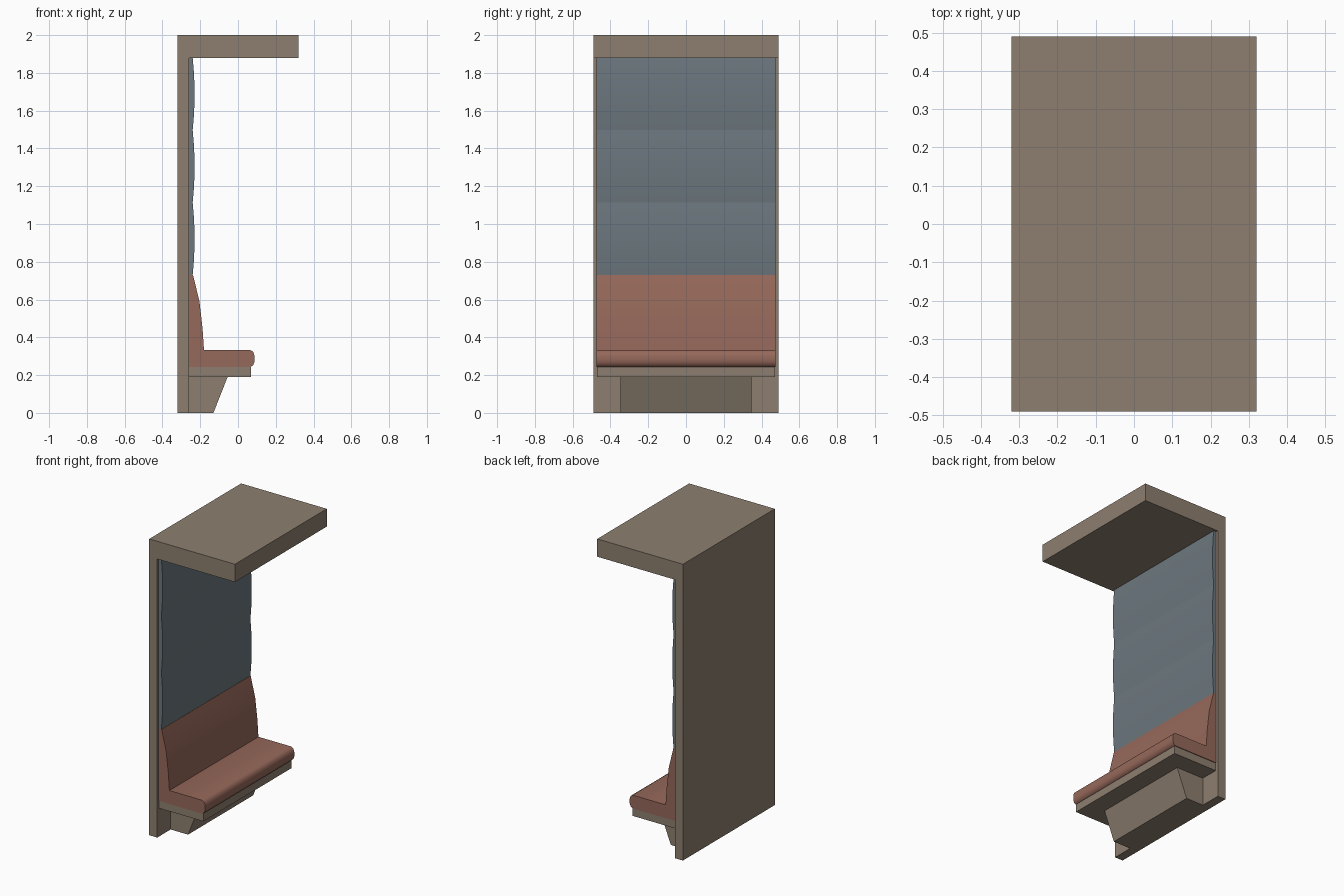
import bpy, bmesh, math

if "Cube" in bpy.data.objects:
    bpy.data.objects.remove(bpy.data.objects["Cube"])


def material(name, rgb):
    m = bpy.data.materials.new(name)
    lin = [((c / 255 + 0.055) / 1.055) ** 2.4 for c in rgb]
    m.diffuse_color = (*lin, 1)
    m.use_nodes = True
    m.node_tree.nodes["Principled BSDF"].inputs["Base Color"].default_value = m.diffuse_color
    return m


tan = material("taupe shell", (141, 127, 112))
red = material("red brown upholstery", (150, 104, 90))
blue = material("grey blue padding", (108, 119, 126))


def extrude(name, profile, half_width, mat, smooth=None):
    """Extrude a closed (x, z) profile along y, centred on y = 0."""
    bm = bmesh.new()
    face = bm.faces.new([bm.verts.new((x, -half_width, z)) for x, z in profile])
    out = bmesh.ops.extrude_face_region(bm, geom=[face])
    verts = [v for v in out["geom"] if isinstance(v, bmesh.types.BMVert)]
    bmesh.ops.translate(bm, verts=verts, vec=(0, 2 * half_width, 0))
    bmesh.ops.recalc_face_normals(bm, faces=bm.faces)
    mesh = bpy.data.meshes.new(name)
    bm.to_mesh(mesh)
    bm.free()
    mesh.materials.append(mat)
    ob = bpy.data.objects.new(name, mesh)
    bpy.context.collection.objects.link(ob)
    if smooth:
        bpy.ops.object.select_all(action='DESELECT')
        ob.select_set(True)
        bpy.context.view_layer.objects.active = ob
        bpy.ops.object.shade_smooth_by_angle(angle=math.radians(smooth))
    return ob


# back wall and canopy in one L-shaped shell
extrude("wall_and_canopy", [(-0.32, 0), (-0.26, 0), (-0.26, 1.88), (0.32, 1.88),
                            (0.32, 2), (-0.32, 2)], 0.49, tan)

# three bulging wall pads
z0, step = 0.73, 1.15 / 3
for i in range(3):
    a = z0 + i * step
    arc = [(-0.24 + 0.01 * (1 - (2 * t / 6 - 1) ** 2), a + step * t / 6) for t in range(7)]
    extrude(f"wall_pad_{i + 1}", [(-0.26, a)] + arc + [(-0.26, a + step)], 0.475, blue, 30)

# backrest and seat cushion, mitred together
extrude("backrest", [(-0.26, 0.243), (-0.18, 0.333), (-0.188, 0.45), (-0.204, 0.59),
                     (-0.238, 0.73), (-0.26, 0.73)], 0.475, red, 30)
extrude("seat_cushion", [(-0.26, 0.243), (0.065, 0.243), (0.08, 0.252), (0.088, 0.272),
                         (0.088, 0.302), (0.08, 0.324), (0.065, 0.333), (-0.18, 0.333)],
        0.475, red, 50)

# seat board and tapered pedestal
extrude("seat_board", [(-0.26, 0.19), (0.07, 0.19), (0.07, 0.243), (-0.26, 0.243)], 0.47, tan)
extrude("pedestal", [(-0.26, 0), (-0.13, 0), (-0.055, 0.19), (-0.26, 0.19)], 0.347, tan)
